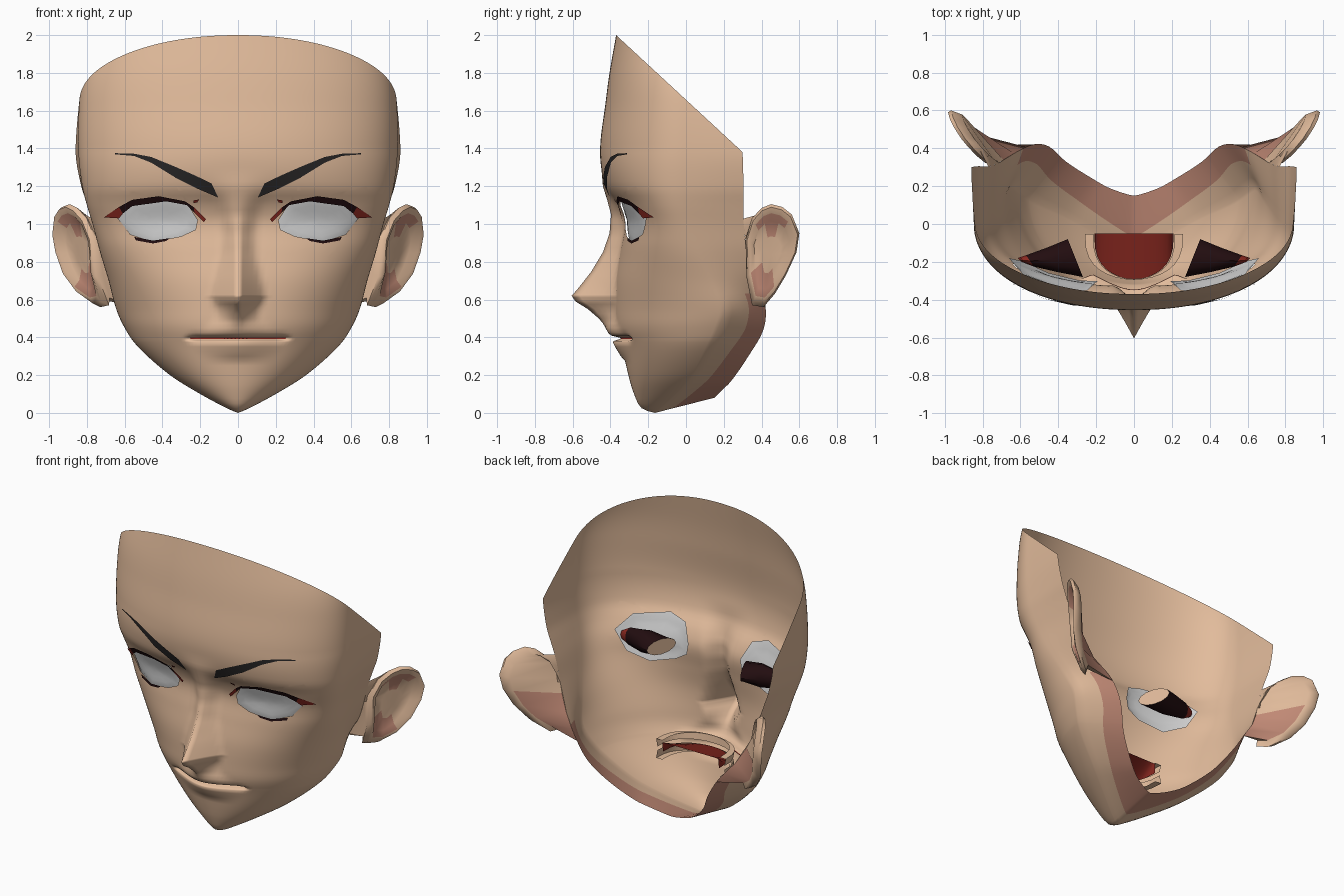
import bpy, bmesh, math
from mathutils import Vector

if "Cube" in bpy.data.objects:
    bpy.data.objects.remove(bpy.data.objects["Cube"])

# ---------- materials ----------
def material(name, rgb):
    m = bpy.data.materials.new(name)
    m.diffuse_color = (*rgb, 1)
    m.use_nodes = True
    m.node_tree.nodes["Principled BSDF"].inputs["Base Color"].default_value = m.diffuse_color
    return m

SKIN, PINK, WHITE, DARK, RED, BROW = range(6)
MATS = [material("skin", (.76, .5, .33)), material("skin_shadow", (.55, .26, .185)),
        material("eye_white", (.66, .66, .66)), material("lash_dark", (.016, .004, .005)),
        material("mouth_red", (.26, .022, .015)), material("brow_black", (.022, .020, .020))]

def finish(name, bm, angle=50):
    bmesh.ops.remove_doubles(bm, verts=bm.verts, dist=.0004)
    bmesh.ops.recalc_face_normals(bm, faces=bm.faces)
    me = bpy.data.meshes.new(name)
    bm.to_mesh(me)
    bm.free()
    for m in MATS:
        me.materials.append(m)
    for p in me.polygons:
        p.use_smooth = True
    me.set_sharp_from_angle(angle=math.radians(angle))
    ob = bpy.data.objects.new(name, me)
    bpy.context.collection.objects.link(ob)
    return ob

def loft(bm, rows, rule, closed=False):
    """Quads between rows of points; rule(row, column, centre) gives the material."""
    vs = [[bm.verts.new(p) for p in r] for r in rows]
    n = len(rows[0])
    for i in range(len(rows) - 1):
        for j in range(n if closed else n - 1):
            k = (j + 1) % n
            f = bm.faces.new((vs[i][j], vs[i][k], vs[i + 1][k], vs[i + 1][j]))
            f.material_index = rule(i, j, f.calc_center_median())

# ---------- head form ----------
# height, front y, half width, side y, back edge x, back edge y, back edge z
FORM = [(0, -.165, 0, -.165, 0, .15, .08), (.02, -.23, .05, -.14, .03, .155, .085),
        (.1, -.275, .2, -.05, .13, .19, .12), (.2, -.305, .36, .04, .22, .24, .17),
        (.35, -.34, .53, .12, .36, .33, .30), (.45, -.375, .6, .17, .45, .41, .44),
        (.55, -.38, .645, .2, .53, .42, .57), (.7, -.375, .685, .14, .64, .37, .71),
        (.85, -.35, .73, .07, .71, .325, .85), (1, -.328, .77, .02, .76, .305, 1),
        (1.1, -.36, .8, 0, .795, .305, 1.1), (1.2, -.425, .825, 0, .83, .305, 1.2),
        (1.38, -.455, .845, 0, .86, .3, 1.38), (1.65, -.425, .84, 0, .85, .3, 1.65),
        (1.8, -.405, .815, 0, .815, .3, 1.8), (2, -.37, .74, 0, .74, .3, 2)]
# centre line of lips and nose: height, y, half width
RIDGE = [(.26, -.31, .2), (.3, -.345, .22), (.36, -.382, .26), (.44, -.42, .22), (.49, -.45, .12),
         (.55, -.52, .11), (.59, -.585, .135), (.62, -.605, .15), (.66, -.57, .14), (.75, -.5, .12),
         (.85, -.44, .1), (.95, -.405, .1), (1.05, -.397, .12), (1.12, -.415, .15),
         (1.2, -.44, .2), (1.32, -.45, .25)]

def sample(tab, z, smooth=True):
    z = min(max(z, tab[0][0]), tab[-1][0])
    i = max(k for k in range(len(tab) - 1) if tab[k][0] <= z)
    a, b = tab[i], tab[i + 1]
    o, c = tab[max(i - 1, 0)], tab[min(i + 2, len(tab) - 1)]
    h = b[0] - a[0]
    t = (z - a[0]) / h
    out = []
    for k in range(1, len(a)):
        if not smooth:
            out.append(a[k] + (b[k] - a[k]) * t)
            continue
        m0, m1 = (b[k] - o[k]) / (b[0] - o[0]) * h, (c[k] - a[k]) / (c[0] - a[0]) * h
        out.append((2*t**3 - 3*t*t + 1) * a[k] + (t**3 - 2*t*t + t) * m0
                   + (3*t*t - 2*t**3) * b[k] + (t**3 - t*t) * m1)
    return out

def clamp(v):
    return min(max(v, 0), 1)

def front(x, z):
    """Depth of the face surface at x, z."""
    yf, w, yj = sample(FORM, z)[:3]
    x = abs(x)
    p = 2 + .3 * clamp((z - .4) / .5) - .2 * clamp((z - 1.1) / .3)
    u = clamp(x / max(w, 1e-5))
    y = yj + (yf - yj) * (1 - u ** p) ** (1 / p)
    if .26 < z < 1.32:
        ry, h = sample(RIDGE, z, False)
        f = clamp(1 - x / h)
        soft = 1 if z < .47 else clamp((z - .8) / .3)
        f = soft * f * f * (3 - 2 * f) + (1 - soft) * f ** 1.25
        y += min(0, ry - yf) * f
    groove = math.exp(-((z - .395) / .011) ** 2)
    return y + .055 * groove * clamp((.28 - x) / .06)

# eye opening, clockwise from the inner corner
EYE = [(.215, 1.02), (.265, 1.1), (.37, 1.125), (.57, 1.1), (.64, 1.035),
       (.57, .945), (.45, .905), (.3, .935), (.225, .97)]
EC = (.43, 1.015)

def eye_ring(side, kx, kz, off):
    pts = [(EC[0] + kx * (x - EC[0]), EC[1] + kz * (z - EC[1])) for x, z in EYE]
    return [(side * x, front(x, z) + off, z) for x, z in pts]

# ---------- face shell ----------
N, EXT = 44, 5
zs = [z for z in (i * .025 for i in range(81)) if abs(z - .4) > .01]
zs = sorted(zs + [.01, .38, .386, .392, .398, .404, .41, .59, .61, .62])
rows = []
for z in zs:
    yf, w, yj, xb, yb, zb = sample(FORM, z)
    w = max(w, 0)
    half = []
    for i in range(N + 1):
        x = w * math.sin(math.pi / 2 * i / N)
        half.append((x, front(x, z) if i < N and w > .001 else yj, z))
    k = .3 + .3 * clamp(z / .45)
    for t in (k / 3, k * 2 / 3, k, (1 + k) / 2, 1):
        half.append((w + (xb - w) * t, yj + (yb - yj) * t, z + (zb - z) * t))
    rows.append([(-x, y, q) for x, y, q in half[:0:-1]] + half)

def face_rule(i, j, c):
    if (j < 2 or j >= 2 * (N + EXT) - 2) and zs[i] < .62:
        return PINK
    return RED if .39 < zs[i] < .395 and abs(c.x) < .26 else SKIN

bm = bmesh.new()
loft(bm, rows, face_rule)
bmesh.ops.remove_doubles(bm, verts=bm.verts, dist=.0004)
# slanted top rim
bmesh.ops.bisect_plane(bm, geom=bm.verts[:] + bm.edges[:] + bm.faces[:], dist=1e-5,
                       plane_co=(0, -.37, 2), plane_no=(0, .925, 1), clear_outer=True)
# eye openings
for side in (1, -1):
    planes = []
    def inside():
        out = []
        for f in bm.faces:
            c = f.calc_center_median()
            if abs(c.x * side - EC[0]) < .3 and abs(c.z - EC[1]) < .18 and c.y < .05:
                if all((c - co).dot(no) < 0 for co, no in planes):
                    out.append(f)
        return out
    for (x0, z0), (x1, z1) in zip(EYE, EYE[1:] + EYE[:1]):
        fs = inside()
        geom = fs + list({e for f in fs for e in f.edges}) + list({v for f in fs for v in f.verts})
        co, no = Vector((side * x0, 0, z0)), Vector((side * (z0 - z1), 0, x1 - x0)).normalized()
        bmesh.ops.bisect_plane(bm, geom=geom, dist=1e-5, plane_co=co, plane_no=no)
        planes.append((co, no))
    bmesh.ops.delete(bm, geom=inside(), context='FACES')
finish("face_shell", bm, 120)

# ---------- eyes: sheets reaching a little behind the lids ----------
bm = bmesh.new()
for s in (1, -1):
    loft(bm, [eye_ring(s, *k) for k in ((1.1, 1.45, .022), (1.06, 1.2, .016), (.97, 1, .009), (.75, .75, .006),
                                        (.5, .5, .006), (.25, .25, .006), (0, 0, .006))],
         lambda i, j, c: WHITE, True)
finish("eye_whites", bm)

# wedge behind each eye: skin end towards the nose, dark body, red outer corner
def oval(s, x, y, dx, dy, h):
    return [(s * (x + dx * math.cos(a)), y + dy * math.cos(a), 1.02 + h * math.sin(a))
            for a in (math.tau * k / 12 for k in range(12))]

bm = bmesh.new()
for s in (1, -1):
    loft(bm, [oval(s, .31, -.18, 0, 0, 0), oval(s, .31, -.18, .04, .1, .052),
              oval(s, .43, -.19, .03, .065, .075), oval(s, .55, -.195, .02, .03, .06),
              oval(s, .605, -.19, .01, .01, .03), oval(s, .605, -.19, 0, 0, 0)],
         lambda i, j, c: (SKIN, DARK, DARK, RED, RED)[i], True)
finish("eye_pockets", bm, 40)

# ---------- lashes and brows: thin plates following the face ----------
def plates(name, top, low, off, rule):
    bm = bmesh.new()
    for s in (1, -1):
        loft(bm, [[(s * x, front(x, z) - off, z) for x, z in r] for r in (top, low)], rule)
    finish(name, bm)

plates("upper_lashes",
       [(.17, 1.025), (.235, 1.09), (.28, 1.12), (.42, 1.147), (.56, 1.128), (.63, 1.09), (.71, 1.035)],
       [(.18, 1.01), (.23, 1.06), (.27, 1.1), (.38, 1.12), (.56, 1.095), (.61, 1.055), (.63, 1.03)],
       .012, lambda i, j, c: RED if abs(c.x) > .61 or abs(c.x) < .24 else DARK)
plates("lower_lashes", [(.36, .925), (.45, .912), (.55, .932)], [(.38, .91), (.45, .897), (.54, .913)],
       .008, lambda i, j, c: DARK)
plates("lid_marks", [(.205, 1.13), (.235, 1.125)], [(.215, 1.115), (.235, 1.11)], .01, lambda i, j, c: RED)
plates("eyebrows",
       [(.14, 1.215), (.23, 1.258), (.33, 1.302), (.46, 1.355), (.55, 1.372), (.65, 1.375)],
       [(.105, 1.14), (.21, 1.185), (.33, 1.245), (.46, 1.325), (.55, 1.36), (.65, 1.369)],
       .008, lambda i, j, c: BROW)

# ---------- mouth interior ----------
def u_curve(w, depth, z, y0=-.05):
    return [(w * math.sin(a), y0 - depth * math.cos(a) ** .7, z)
            for a in (math.pi * (k / 16 - .5) * .999 for k in range(17))]

bm = bmesh.new()
loft(bm, [u_curve(.21, .24, .385), u_curve(.21, 0, .45)], lambda i, j, c: RED)
finish("mouth_cavity", bm)
bm = bmesh.new()
for z0, z1 in ((.41, .46), (.385, .33)):
    loft(bm, [u_curve(.25, .24, z0), u_curve(.26, .245, z1), u_curve(.215, .24, z1)],
         lambda i, j, c: SKIN)
finish("inner_lips", bm)

# ---------- ears, with a skirt joining the back edge of the head ----------
EAR = [(.315, .92), (.35, 1.03), (.4, 1.085), (.45, 1.105), (.51, 1.09), (.56, 1.05), (.6, .95),
       (.585, .85), (.53, .73), (.47, .63), (.41, .56), (.35, .57), (.32, .72)]
RINGS = [(.86, -.045), (1, 0), (.94, .022), (.82, .014), (.66, -.02), (.36, -.035), (0, -.02)]

def ear_rule(i, j, c):
    if i < 2:
        return PINK if i == 0 and c.z < .78 and 7 <= j <= 9 else SKIN
    return PINK if i in (4, 5) and (c.z > .96 or (c.z < .8 and c.y < .45)) else SKIN

def ear_x(y, z):
    return (.755 + .72 * (y - .33) + .1 * (z - .8) - .65 * max(0, .68 - z)
            + .02 * math.sin(math.pi * clamp((y - .31) / .3)))

bm = bmesh.new()
for s in (1, -1):
    root = [sample(FORM, .79 + .9 * (z - .84)) for y, z in EAR]
    ear = [[(s * r[3], r[4], r[5]) for r in root]]
    for k, dx in RINGS:
        pts = [(.45 + k * (y - .45), .84 + k * (z - .84)) for y, z in EAR]
        ear.append([(s * (ear_x(y, z) + dx), y, z) for y, z in pts])
    loft(bm, ear, ear_rule, True)
finish("ears", bm)
